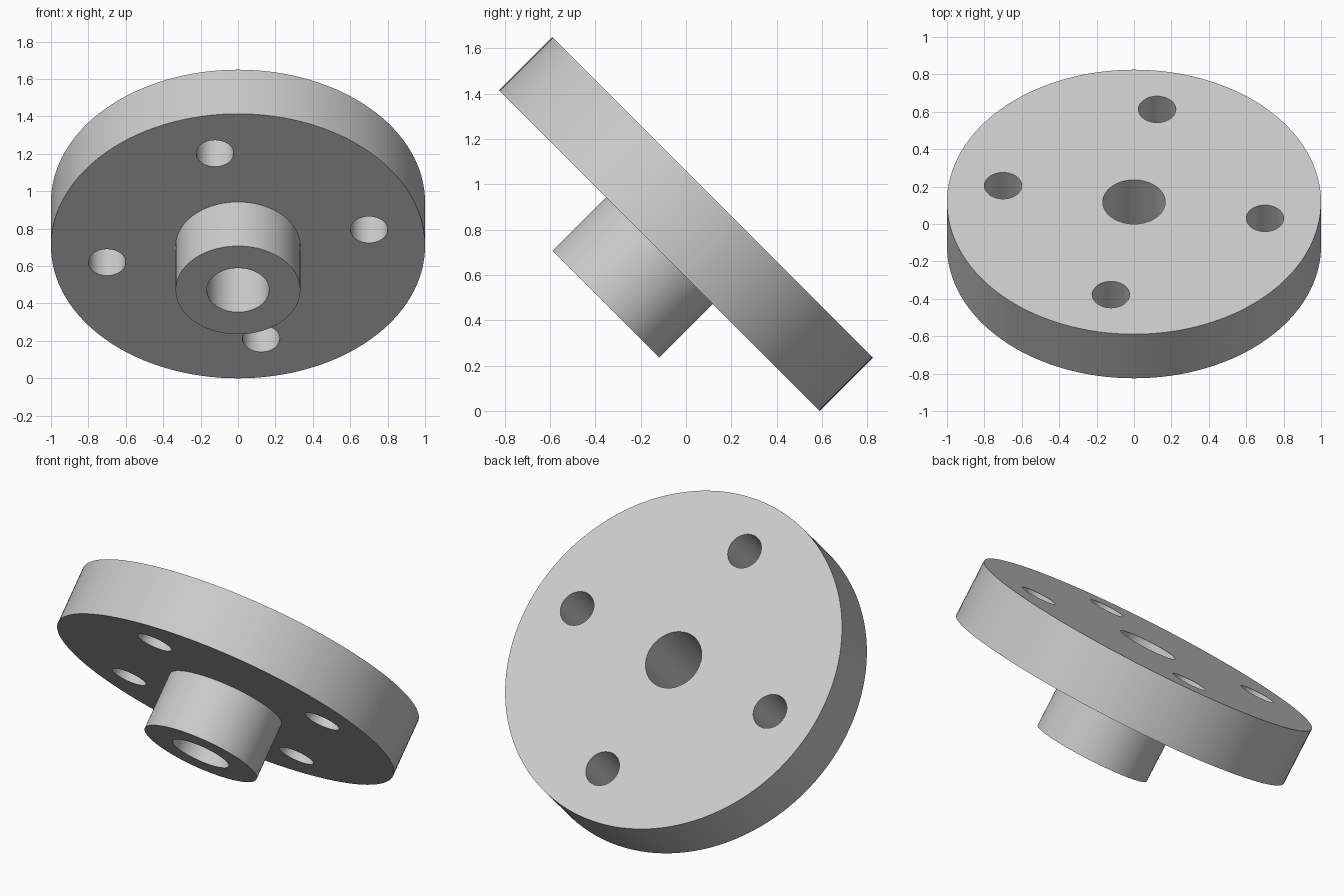
import bpy
import bmesh
from math import cos, sin, pi, radians
from mathutils import Matrix

cube = bpy.data.objects.get("Cube")
if cube:
    bpy.data.objects.remove(cube, do_unlink=True)

THICK = 1 / 3          # disc thickness and hub length
HUB_R = 1 / 3
BORE_R = 1 / 6
BOLT_R, BOLT_CIRCLE = 0.1, 0.711
TILT = radians(-45)

steel = bpy.data.materials.new("light grey")
steel.use_nodes = True
grey = (0.6, 0.6, 0.6, 1)
steel.diffuse_color = grey
steel.node_tree.nodes["Principled BSDF"].inputs["Base Color"].default_value = grey


def lathe(name, profile, steps):
    """Spin a closed (radius, height) profile around the z axis."""
    bm = bmesh.new()
    verts = [bm.verts.new((r, 0, z)) for r, z in profile]
    edges = [bm.edges.new((v, verts[i - 1])) for i, v in enumerate(verts)]
    bmesh.ops.spin(bm, geom=verts + edges, cent=(0, 0, 0), axis=(0, 0, 1),
                   angle=2 * pi, steps=steps, use_merge=True)
    bmesh.ops.remove_doubles(bm, verts=bm.verts, dist=1e-5)
    bmesh.ops.recalc_face_normals(bm, faces=bm.faces)
    mesh = bpy.data.meshes.new(name)
    bm.to_mesh(mesh)
    bm.free()
    obj = bpy.data.objects.new(name, mesh)
    bpy.context.collection.objects.link(obj)
    return obj


# Disc and hub with a central bore, as one turned body
flange = lathe("flange", [(BORE_R, THICK), (1, THICK), (1, 0), (HUB_R, 0),
                          (HUB_R, -THICK), (BORE_R, -THICK)], 128)
flange.data.materials.append(steel)

# Four bolt hole cutters on a circle around the hub
bm = bmesh.new()
for k in range(4):
    a = radians(-10) + k * pi / 2
    bmesh.ops.create_cone(
        bm, cap_ends=True, segments=64, radius1=BOLT_R, radius2=BOLT_R, depth=1,
        matrix=Matrix.Translation((BOLT_CIRCLE * cos(a), BOLT_CIRCLE * sin(a), THICK / 2)))
mesh = bpy.data.meshes.new("bolt_hole_cutter")
bm.to_mesh(mesh)
bm.free()
cutter = bpy.data.objects.new("bolt_hole_cutter", mesh)
cutter.hide_render = True
bpy.context.collection.objects.link(cutter)

# Cut the bolt holes
bpy.context.view_layer.objects.active = flange
flange.select_set(True)
cut = flange.modifiers.new("bolt_holes", 'BOOLEAN')
cut.operation = 'DIFFERENCE'
cut.solver = 'EXACT'
cut.object = cutter
bpy.ops.object.modifier_apply(modifier=cut.name)
bpy.data.objects.remove(cutter, do_unlink=True)

# Smooth walls with sharp rims, then tilt the hub down to the front
bpy.ops.object.shade_smooth_by_angle(angle=radians(30))
flange.rotation_euler.x = TILT
flange.location = (0, -THICK / 2 * cos(TILT), cos(TILT))
